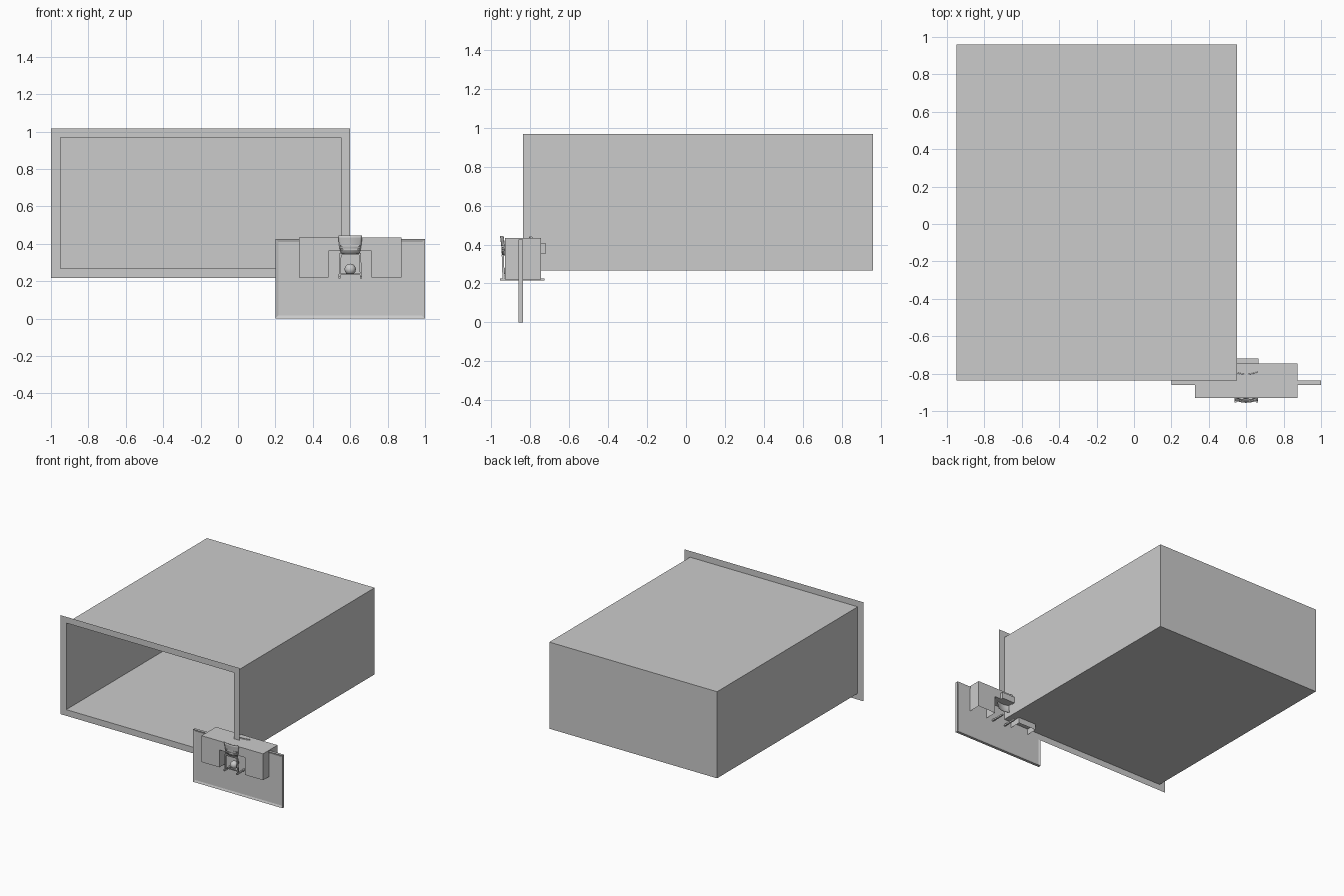
import bpy, bmesh
from math import pi, sin

if "Cube" in bpy.data.objects:
    bpy.data.objects.remove(bpy.data.objects["Cube"], do_unlink=True)


def finish(name, bm, smooth=False):
    mesh = bpy.data.meshes.new(name)
    bm.to_mesh(mesh)
    bm.free()
    ob = bpy.data.objects.new(name, mesh)
    bpy.context.collection.objects.link(ob)
    if smooth:
        for p in mesh.polygons:
            p.use_smooth = True
    return ob


def block(lo, hi):
    bm = bmesh.new()
    bmesh.ops.create_cube(bm, size=1)
    for v in bm.verts:
        v.co = [l if c < 0 else h for c, l, h in zip(v.co, lo, hi)]
    bm.normal_update()
    return bm


def rect(x0, x1, z0, z1):
    return [(x0, z0), (x1, z0), (x1, z1), (x0, z1)]


def sheet(name, rows, bulge, thickness):
    # Bowed strip: each row is (z, half width, y of its edges)
    n = 10
    bm = bmesh.new()
    grid = [[bm.verts.new((CX + w * (2 * i / n - 1), y - bulge * sin(pi * i / n), z))
             for i in range(n + 1)] for z, w, y in rows]
    for a, b in zip(grid, grid[1:]):
        for i in range(n):
            bm.faces.new((a[i], b[i], b[i + 1], a[i + 1]))
    bmesh.ops.recalc_face_normals(bm, faces=bm.faces)
    ob = finish(name, bm, True)
    mod = ob.modifiers.new("thickness", "SOLIDIFY")
    mod.thickness = thickness
    mod.offset = 0
    return ob


CX = 0.6

# Open-fronted box
bm = block((-0.95, -0.837, 0.267), (0.55, 0.96, 0.967))
bmesh.ops.delete(bm, geom=[f for f in bm.faces if f.normal.y < -0.5], context="FACES_ONLY")
finish("box_shell", bm)

# Flat flange around the opening
bm = bmesh.new()
outer = [bm.verts.new((x, -0.837, z)) for x, z in rect(-1, 0.6, 0.217, 1.017)]
inner = [bm.verts.new((x, -0.837, z)) for x, z in rect(-0.95, 0.55, 0.267, 0.967)]
for i in range(4):
    j = (i + 1) % 4
    bm.faces.new((outer[i], outer[j], inner[j], inner[i]))
finish("front_flange", bm)

# Mounting plate with a raised rim on both sides
bm = block((0.2, -0.86, 0), (1, -0.838, 0.425))
sides = [f for f in bm.faces if abs(f.normal.y) > 0.5]
bmesh.ops.inset_individual(bm, faces=sides, thickness=0.023)
for f in sides:
    bmesh.ops.translate(bm, verts=f.verts, vec=f.normal * -0.006)
finish("mounting_plate", bm)

# Notched latch housing, open underneath
outline = [(0.325, 0.22), (0.325, 0.433), (0.875, 0.433), (0.875, 0.22),
           (0.715, 0.22), (0.715, 0.36), (0.485, 0.36), (0.485, 0.22)]
bm = bmesh.new()
front, back = [[bm.verts.new((x, y, z)) for x, z in outline] for y in (-0.93, -0.745)]
bm.faces.new(front)
bm.faces.new(back[::-1])
for i in range(8):
    j = (i + 1) % 8
    if outline[i][1] + outline[j][1] > 0.45:
        bm.faces.new((front[j], front[i], back[i], back[j]))
bmesh.ops.recalc_face_normals(bm, faces=bm.faces)
finish("latch_housing", bm)

# Tab behind the housing
finish("rear_tab", block((0.535, -0.745, 0.355), (0.665, -0.72, 0.405)))

# Bowed thumb lever and the smaller spring behind it
sheet("thumb_lever", [(0.443, 0.063, -0.94), (0.43, 0.063, -0.938), (0.39, 0.058, -0.933),
                      (0.345, 0.05, -0.93)], 0.013, 0.006)
sheet("rear_spring", [(0.44, 0.06, -0.792), (0.36, 0.06, -0.785), (0.3, 0.05, -0.78)], 0.012, 0.004)

# Ribs across the lever
for k, z in enumerate((0.39, 0.37, 0.345)):
    finish(f"lever_rib_{k + 1}", block((CX - 0.052, -0.949, z - 0.004), (CX + 0.052, -0.935, z + 0.004)))

# Lever legs and guide rails, one pair per side
for side, s in (("left", 1), ("right", -1)):
    x = CX + s * 0.057
    leg = block((x - 0.005, -0.943, 0.222), (x + 0.005, -0.932, 0.35))
    for v in leg.verts:
        if v.co.z > 0.3:
            v.co.x -= s * 0.005
            v.co.y -= 0.004
    finish(f"{side}_lever_leg", leg)
    finish(f"{side}_guide_rail", block((x - 0.006, -0.955, 0.214), (x + 0.006, -0.728, 0.226)))

# Cross bar and ball knob
finish("cross_bar", block((CX - 0.055, -0.938, 0.232), (CX + 0.055, -0.93, 0.24)))
bm = bmesh.new()
bmesh.ops.create_uvsphere(bm, u_segments=24, v_segments=14, radius=0.03)
bmesh.ops.translate(bm, verts=bm.verts, vec=(CX, -0.905, 0.263))
finish("ball_knob", bm, True)
finish("knob_stem", block((CX - 0.008, -0.9, 0.255), (CX + 0.008, -0.855, 0.271)))
